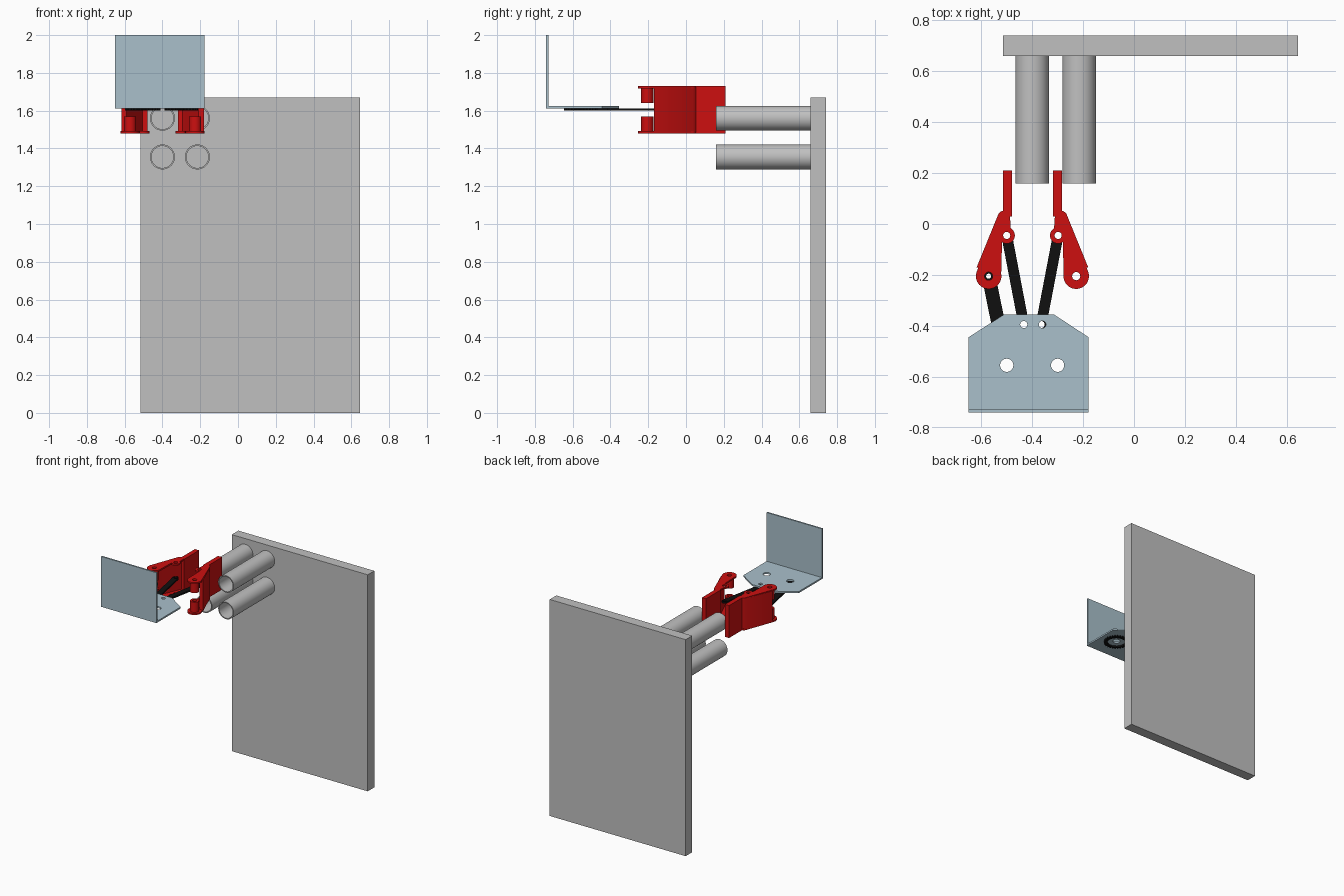
import bpy, bmesh
from math import sin, cos, pi, radians, atan2, hypot
from mathutils import Matrix

if "Cube" in bpy.data.objects:
    bpy.data.objects.remove(bpy.data.objects["Cube"], do_unlink=True)


def material(name, rgb):
    m = bpy.data.materials.new(name)
    m.use_nodes = True
    m.diffuse_color = (*rgb, 1)
    m.node_tree.nodes["Principled BSDF"].inputs["Base Color"].default_value = (*rgb, 1)
    return m


GREY = material("grey", (0.53, 0.53, 0.53))
RED = material("red", (0.61, 0.005, 0.005))
BLACK = material("black", (0.005, 0.005, 0.005))
BLUE = material("pale blue", (0.40, 0.53, 0.60))


def arc(c, r, a0=0, a1=360, n=24):
    """Points on an arc, open at the end for a full turn."""
    steps = n if abs(a1 - a0) >= 360 else n - 1
    return [(c[0] + r * cos(radians(a0 + (a1 - a0) * i / steps)),
             c[1] + r * sin(radians(a0 + (a1 - a0) * i / steps))) for i in range(n)]


def extrude(name, outlines, z0, z1, mat, turn=Matrix()):
    """Fill the first outline, leave the others as holes, and extrude from z0 to z1."""
    cu = bpy.data.curves.new(name + "_profile", "CURVE")
    cu.dimensions, cu.fill_mode, cu.extrude = "2D", "BOTH", (z1 - z0) / 2
    for pts in outlines:
        sp = cu.splines.new("POLY")
        sp.points.add(len(pts) - 1)
        for p, q in zip(sp.points, pts):
            p.co = (q[0], q[1], 0, 1)
        sp.use_cyclic_u = True
    tmp = bpy.data.objects.new(name + "_profile", cu)
    bpy.context.collection.objects.link(tmp)
    dg = bpy.context.evaluated_depsgraph_get()
    me = bpy.data.meshes.new_from_object(tmp.evaluated_get(dg))
    bpy.data.objects.remove(tmp, do_unlink=True)
    bpy.data.curves.remove(cu)
    bm = bmesh.new()
    bm.from_mesh(me)
    bmesh.ops.remove_doubles(bm, verts=bm.verts, dist=1e-5)
    bmesh.ops.translate(bm, verts=bm.verts, vec=(0, 0, (z0 + z1) / 2))
    bmesh.ops.transform(bm, matrix=turn, verts=bm.verts)
    bmesh.ops.recalc_face_normals(bm, faces=bm.faces)
    bm.to_mesh(me)
    bm.free()
    me.name = name
    me.materials.clear()
    me.materials.append(mat)
    ob = bpy.data.objects.new(name, me)
    bpy.context.collection.objects.link(ob)
    bpy.ops.object.select_all(action="DESELECT")
    ob.select_set(True)
    bpy.context.view_layer.objects.active = ob
    bpy.ops.object.shade_smooth_by_angle(angle=radians(30))
    return ob


def rect(x0, x1, y0, y1):
    return [(x0, y0), (x1, y0), (x1, y1), (x0, y1)]


def bar(a, b, r):
    """Round-ended link outline from a to b."""
    t = atan2(b[1] - a[1], b[0] - a[0]) * 180 / pi
    return arc(a, r, t + 90, t + 270, 12) + arc(b, r, t - 90, t + 90, 12)


def gear(c, r, teeth=28):
    pts = []
    for i in range(teeth):
        for k, rr in enumerate((r - .012, r, r, r - .012)):
            a = 2 * pi * (i + k / 4) / teeth
            pts.append((c[0] + rr * cos(a), c[1] + rr * sin(a)))
    return pts


# Back panel and four open tubes
extrude("back_panel", [rect(-.515, .645, .66, .74)], 0, 1.67, GREY)
to_front = Matrix.Rotation(pi / 2, 4, "X")
for x in (-.40, -.215):
    for z in (1.56, 1.355):
        extrude("tube", [arc((x, z), .066, n=40), arc((x, z), .058, n=40)],
                -.66, -.16, GREY, to_front)

# Bent mounting bracket with four holes
GEARS = [(-.5, -.555), (-.3, -.555)]
PINS = [(-.433, -.395), (-.36, -.395)]
extrude("bracket_plate",
        [[(-.65, -.74), (-.178, -.74), (-.178, -.445), (-.315, -.355),
          (-.51, -.355), (-.65, -.445)]]
        + [arc(c, .026) for c in GEARS] + [arc(c, .014) for c in PINS],
        1.612, 1.624, BLUE)
extrude("bracket_upright", [rect(-.65, -.178, -.74, -.728)], 1.612, 2, BLUE)

# Fingers, the right one mirrored
CENTRE = -.399
PIVOT, LUG, TIP = (-.571, -.205), (-.5, -.045), (-.511, .027)
Z0, Z1, SLOT0, SLOT1 = 1.48, 1.73, 1.57, 1.64


def flip(pts, side):
    return [(x if side == "right" else 2 * CENTRE - x, y) for x, y in pts]


for side in ("right", "left"):
    def part(name, outlines, z0, z1, mat=RED):
        extrude(f"{side}_{name}", [flip(o, side) for o in outlines], z0, z1, mat)

    flange = (arc(PIVOT, .05, 158, 370, 24) + arc(LUG, .032, 235, 420, 16)
              + arc(TIP, .025, 20, 158, 10))
    holes = [arc(PIVOT, .016), arc(LUG, .014)]
    part("finger_lower_flange", [flange] + holes, Z0, Z0 + .012)
    part("finger_upper_flange", [flange] + holes, Z1 - .012, Z1)
    part("finger_wall", [[(-.618, -.17), (-.59, -.17), (-.505, .03), (-.495, .05),
                          (-.515, .052), (-.534, .036)]], Z0 + .005, Z1 - .005)
    part("finger_blade", [rect(-.515, -.48, .03, .21)], Z0, Z1)
    boss = [arc(PIVOT, .032), arc(PIVOT, .016)]
    part("finger_lower_boss", boss, Z0 + .01, SLOT0)
    part("finger_upper_boss", boss, SLOT1, Z1 - .01)
    # Follower link from bracket pin to finger lug
    part("follower_link", [bar(LUG, PINS[0], .021), arc(LUG, .014), arc(PINS[0], .014)],
         1.60, 1.612, BLACK)

# Gears beneath the bracket, and the drive link on one side
extrude("right_gear", [gear(GEARS[0], .09), arc(GEARS[0], .026)], 1.60, 1.612, BLACK)
extrude("left_gear", [gear(GEARS[1], .09), arc(GEARS[1], .065)], 1.60, 1.612, BLACK)
dx, dy = GEARS[0][0] - PIVOT[0], GEARS[0][1] - PIVOT[1]
k = 1 - .06 / hypot(dx, dy)
link_end = (PIVOT[0] + dx * k, PIVOT[1] + dy * k)
extrude("drive_link", [bar(PIVOT, link_end, .027), arc(PIVOT, .010)], 1.60, 1.612, BLACK)
